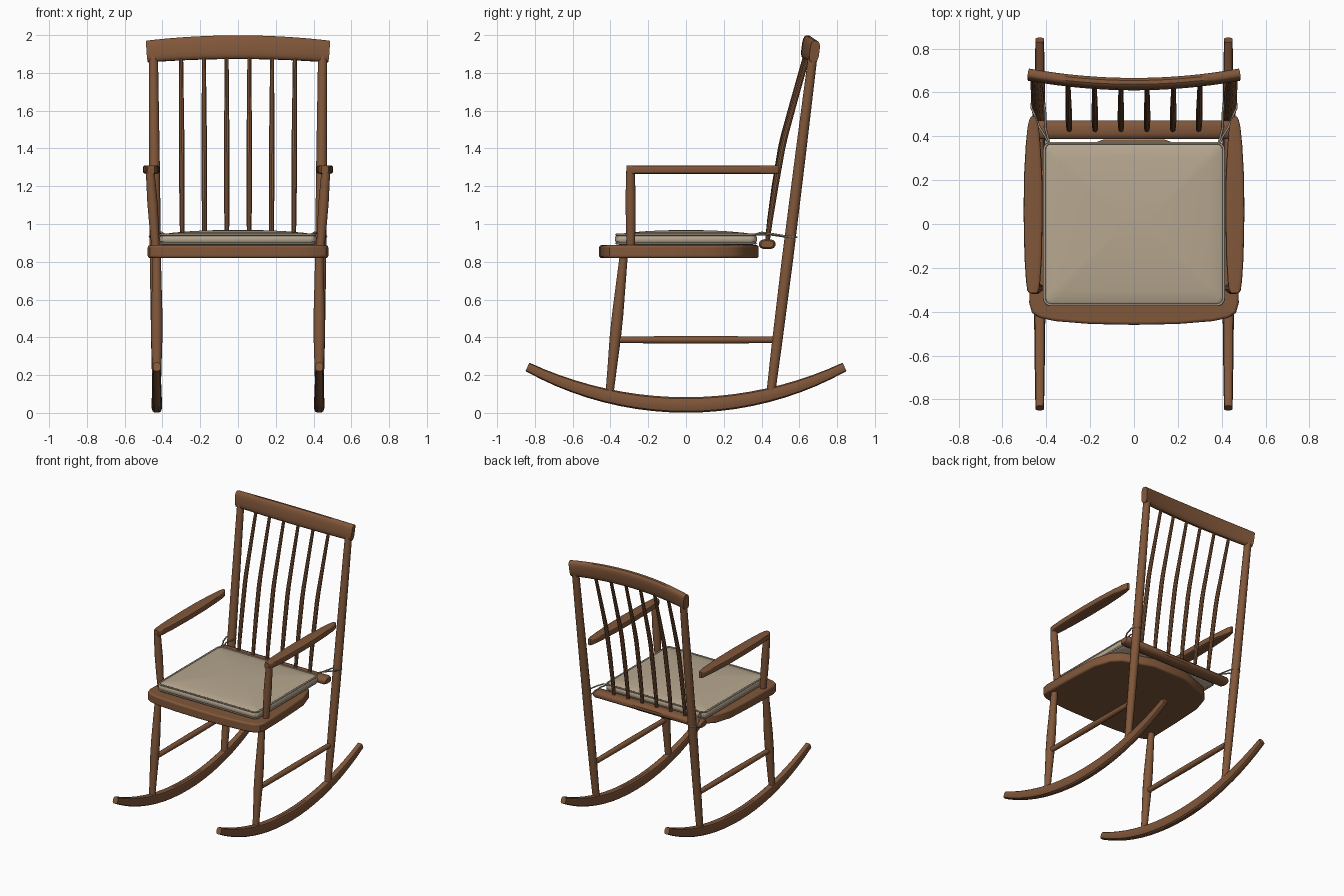
import bpy, bmesh, math
from mathutils import Vector

if "Cube" in bpy.data.objects:
    bpy.data.objects.remove(bpy.data.objects["Cube"])


def material(name, col):
    m = bpy.data.materials.new(name)
    m.diffuse_color = (*col, 1)
    m.use_nodes = True
    m.node_tree.nodes["Principled BSDF"].inputs["Base Color"].default_value = m.diffuse_color
    return m


WOOD = material("wood", (0.22, 0.095, 0.042))
CLOTH = material("cloth", (0.47, 0.385, 0.275))
CORD = material("cord", (0.36, 0.31, 0.23))


def loft(name, rings, mat):
    """Skin a list of equal-length point rings and cap both ends."""
    bm = bmesh.new()
    rows = [[bm.verts.new(p) for p in r] for r in rings]
    n = len(rows[0])
    for a, b in zip(rows, rows[1:]):
        for i in range(n):
            j = (i + 1) % n
            bm.faces.new((a[i], a[j], b[j], b[i]))
    bm.faces.new(rows[0])
    bm.faces.new(rows[-1])
    bmesh.ops.recalc_face_normals(bm, faces=bm.faces)
    me = bpy.data.meshes.new(name)
    bm.to_mesh(me)
    bm.free()
    ob = bpy.data.objects.new(name, me)
    bpy.context.collection.objects.link(ob)
    me.materials.append(mat)
    return ob


def spow(v, p):
    return math.copysign(abs(v) ** p, v)


def tube(name, pts, radii, sides=12, e=2.0, tilt=0.0):
    """Sweep a superellipse (half sizes a, b) along a path."""
    pts = [Vector(p) for p in pts]
    rings = []
    for i, p in enumerate(pts):
        t = (pts[min(i + 1, len(pts) - 1)] - pts[max(i - 1, 0)]).normalized()
        u = Vector((0, 1, -tilt)) if abs(t.x) > 0.8 else Vector((1, 0, 0))
        u = (u - t * u.dot(t)).normalized()
        v = t.cross(u)
        r = radii[i] if isinstance(radii, list) else radii
        a, b = r if isinstance(r, tuple) else (r, r)
        ring = []
        for k in range(sides):
            w = 2 * math.pi * (k + 0.5) / sides
            ring.append(p + u * a * spow(math.cos(w), 2 / e) + v * b * spow(math.sin(w), 2 / e))
        rings.append(ring)
    return loft(name, rings, WOOD)


def cord(name, pts, r, mat, closed=False):
    cu = bpy.data.curves.new(name, 'CURVE')
    cu.dimensions = '3D'
    cu.bevel_depth = r
    cu.bevel_resolution = 2
    sp = cu.splines.new('POLY')
    sp.points.add(len(pts) - 1)
    for q, p in zip(sp.points, pts):
        q.co = (*p, 1)
    sp.use_cyclic_u = closed
    cu.materials.append(mat)
    bpy.context.collection.objects.link(bpy.data.objects.new(name, cu))


def rounded_rect(hx, hy, r, z, k=5):
    out = []
    for c, (sx, sy) in enumerate(((1, 1), (-1, 1), (-1, -1), (1, -1))):
        for i in range(k):
            w = math.pi / 2 * (c + i / (k - 1))
            out.append((sx * (hx - r) + r * math.cos(w), sy * (hy - r) + r * math.sin(w), z))
    return out


# Parts that repeat on both sides
for s, side in ((1, "right"), (-1, "left")):
    # rocker arc
    R, N, pts, rad = 1.85, 20, [], []
    for i in range(N + 1):
        f = 2 * i / N - 1
        w = 0.471 * f
        pts.append((s * 0.43, R * math.sin(w), 0.042 + R * (1 - math.cos(w))))
        rad.append((0.028 - 0.008 * f * f, 0.042 - 0.017 * f * f))
    tube(f"rocker_{side}", pts, rad, 12, 3.0)
    # turned front leg
    tube(f"front_leg_{side}",
         [(s * 0.43, -0.405 + 0.075 * (z - 0.1) / 0.73, z) for z in (0.1, 0.25, 0.4, 0.52, 0.66, 0.84)],
         [0.022, 0.026, 0.031, 0.031, 0.027, 0.022])
    # back post
    tube(f"back_post_{side}",
         [(s * (0.43 + 0.018 * t), 0.447 + 0.226 * t, 0.09 + 1.81 * t) for t in (0, 0.15, 0.4, 0.7, 1)],
         [0.024, 0.028, 0.031, 0.029, 0.025])
    # side stretcher
    tube(f"side_stretcher_{side}", [(s * 0.43, y, 0.387) for y in (-0.36, 0.05, 0.47)], [0.018, 0.021, 0.018])
    # arm rest and its support
    prof = [(-0.315, 0.018), (-0.30, 0.027), (-0.26, 0.033), (-0.15, 0.040), (0.05, 0.044),
            (0.22, 0.042), (0.36, 0.034), (0.44, 0.026), (0.475, 0.018), (0.49, 0.010)]
    tube(f"arm_rest_{side}", [(s * 0.46, y, 1.288) for y, _ in prof],
         [(w, 0.023) for _, w in prof], 16, 5.0)
    tube(f"arm_support_{side}",
         [(s * (0.435 + 0.03 * t), -0.292 - 0.002 * t, 0.86 + 0.42 * t) for t in (0, 0.3, 0.6, 1)],
         [0.021, 0.026, 0.028, 0.024])
    # cushion tie looped round the post
    cord(f"cushion_tie_{side}",
         [(s * x, y, z) for x, y, z in ((0.39, 0.365, 0.945), (0.405, 0.40, 0.955), (0.43, 0.44, 0.95),
                                        (0.45, 0.49, 0.942), (0.468, 0.53, 0.935), (0.465, 0.565, 0.93),
                                        (0.44, 0.585, 0.93), (0.41, 0.56, 0.93), (0.405, 0.51, 0.935),
                                        (0.405, 0.44, 0.945), (0.385, 0.365, 0.945))],
         0.005, CORD)

# Seat board: shield-shaped plan with softened edges
half = [(0.2, -0.456), (0.36, -0.443), (0.43, -0.428), (0.465, -0.405), (0.478, -0.36), (0.472, -0.1),
        (0.46, 0.12), (0.42, 0.245), (0.36, 0.305), (0.14, 0.385)]
plan = [(0, -0.46)] + half + [(-x, y) for x, y in reversed(half)]
seat = loft("seat", [[(x, y, z) for x, y in plan] for z in (0.82, 0.888)], WOOD)
bev = seat.modifiers.new("soft_edges", 'BEVEL')
bev.width, bev.segments, bev.limit_method, bev.angle_limit = 0.012, 3, 'ANGLE', math.radians(60)

# Cushion with a gentle crown and piping round both edges
crown = [(0.025, 0.888), (0.006, 0.9), (0, 0.91), (0, 0.93), (0.006, 0.94), (0.02, 0.947),
         (0.07, 0.954), (0.15, 0.961), (0.24, 0.966), (0.33, 0.968)]
loft("cushion", [rounded_rect(0.415 - d, 0.375 - d, max(0.035 - d * 0.1, 0.01), z) for d, z in crown], CLOTH)
for name, z in (("top_piping", 0.943), ("bottom_piping", 0.898)):
    cord(name, rounded_rect(0.409, 0.369, 0.03, z), 0.006, CORD, True)

# Lower back bar
tube("lower_back_bar", [(x, 0.43, 0.893) for x in (-0.45, -0.435, 0, 0.435, 0.45)],
     [(0.034, 0.019), (0.044, 0.027), (0.044, 0.027), (0.044, 0.027), (0.034, 0.019)], 12, 2.6)


# Bowed crest rail
def rail_y(x):
    return 0.638 + 0.043 * (x / 0.48) ** 2


xs = [-0.48 + 0.06 * i for i in range(17)]
tube("crest_rail", [(x, rail_y(x), 1.936 - 0.023 * (x / 0.48) ** 2) for x in xs],
     [(0.026, 0.063 - 0.005 * (x / 0.48) ** 2) for x in xs], 16, 3.0, 0.13)

# Bent back spindles
for i in range(6):
    x = -0.295 + 0.118 * i
    top = rail_y(x) - 0.005
    path = [(0.43, 0.9), (0.443, 1.02), (0.468, 1.2), (0.5, 1.4), (0.515, 1.47), (0.565, 1.66)]
    tube(f"back_spindle_{i + 1}",
         [(x * (1 + 0.02 * (z - 0.9)), y + (top - 0.63) * (z - 0.9), z) for y, z in path]
         + [(x * 1.02, top, 1.9)],
         [0.012, 0.014, 0.0155, 0.0155, 0.015, 0.013, 0.011], 10)

# Smooth shading with crisp edges
meshes = [o for o in bpy.context.scene.objects if o.type == 'MESH']
for o in meshes:
    o.select_set(True)
bpy.context.view_layer.objects.active = meshes[0]
bpy.ops.object.shade_smooth_by_angle(angle=math.radians(35))
